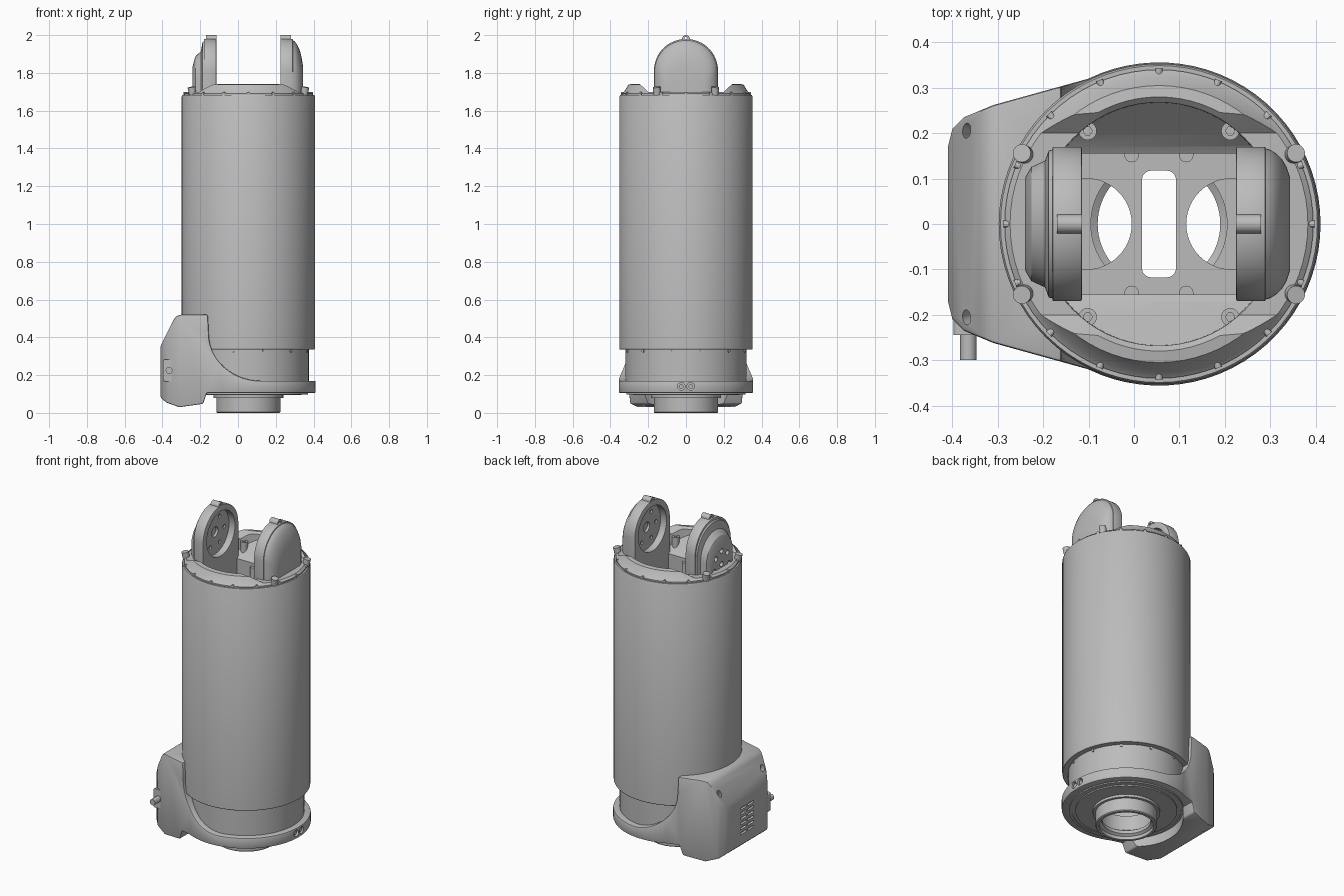
import bpy, bmesh
from math import sin, cos, pi, radians
from mathutils import Vector

if "Cube" in bpy.data.objects:
    bpy.data.objects.remove(bpy.data.objects["Cube"])

AX = 0.055  # x of the tube's axis
grey = bpy.data.materials.new("machined grey")
grey.use_nodes = True
COLOUR = (0.5, 0.5, 0.5, 1)
grey.diffuse_color = COLOUR
grey.node_tree.nodes["Principled BSDF"].inputs["Base Color"].default_value = COLOUR


def finish(name, bm):
    bmesh.ops.recalc_face_normals(bm, faces=bm.faces)
    mesh = bpy.data.meshes.new(name)
    bm.to_mesh(mesh)
    bm.free()
    mesh.materials.append(grey)
    obj = bpy.data.objects.new(name, mesh)
    bpy.context.collection.objects.link(obj)
    return obj


def loft(name, rings, closed=False):
    """Skin equal-length rings of points, capped unless closed."""
    bm = bmesh.new()
    rows = [[bm.verts.new(p) for p in ring] for ring in rings]
    n = len(rows[0])
    pairs = list(zip(rows, rows[1:])) + ([(rows[-1], rows[0])] if closed else [])
    for a, b in pairs:
        for i in range(n):
            bm.faces.new((a[i], a[(i + 1) % n], b[(i + 1) % n], b[i]))
    if not closed:
        bm.faces.new(rows[0])
        bm.faces.new(rows[-1])
    return finish(name, bm)


def revolve(name, profile, segs=72):
    rings = [[(AX + r * cos(2 * pi * k / segs), r * sin(2 * pi * k / segs), z)
              for k in range(segs)] for r, z in profile]
    return loft(name, rings, closed=True)


def prism(name, pts, axis, a, b):
    def place(p, t):
        return {"x": (t, p[0], p[1]), "y": (p[0], t, p[1]), "z": (p[0], p[1], t)}[axis]
    return loft(name, [[place(p, t) for p in pts] for t in (a, b)])


def rod(name, r, start, end, segs=24):
    start, end = Vector(start), Vector(end)
    q = (end - start).to_track_quat("Z", "Y")
    circle = [q @ Vector((r * cos(2 * pi * k / segs), r * sin(2 * pi * k / segs), 0))
              for k in range(segs)]
    return loft(name, [[start + c for c in circle], [end + c for c in circle]])


def round_rect(cx, cy, w, h, r, n=5):
    return [(cx + sx * (w / 2 - r) + r * cos(a0 + pi / 2 * k / n),
             cy + sy * (h / 2 - r) + r * sin(a0 + pi / 2 * k / n))
            for sx, sy, a0 in ((1, 1, 0), (-1, 1, pi / 2), (-1, -1, pi), (1, -1, 1.5 * pi))
            for k in range(n + 1)]


def apply(obj, mod):
    with bpy.context.temp_override(object=obj, active_object=obj, selected_objects=[obj]):
        bpy.ops.object.modifier_apply(modifier=mod.name)


def cut(obj, tool, operation="DIFFERENCE"):
    mod = obj.modifiers.new("cut", "BOOLEAN")
    mod.operation, mod.solver, mod.object = operation, "EXACT", tool
    apply(obj, mod)
    bpy.data.objects.remove(tool)


def bevel(obj, width, angle=30, segs=3):
    mod = obj.modifiers.new("bevel", "BEVEL")
    mod.width, mod.segments = width, segs
    mod.limit_method, mod.angle_limit = "ANGLE", radians(angle)
    apply(obj, mod)


# Main tube and the narrower sleeve below it
revolve("main_tube", [(0.31, 0.335), (0.35, 0.335), (0.353, 0.34), (0.353, 1.675),
                      (0.349, 1.682), (0.31, 1.682)])
sleeve = revolve("lower_sleeve", [(0.30, 0.12), (0.32, 0.12), (0.32, 0.36), (0.30, 0.36)])
for k in range(12):
    a = 2 * pi * (k + 0.5) / 12
    d = Vector((cos(a), sin(a), 0))
    p = Vector((AX, 0, 0.328))
    rod("sleeve_screw", 0.008, p + d * 0.31, p + d * 0.325, 12)

# Stepped base plate with hollow spigot
revolve("base_plate", [(0.15, 0.11), (0.15, 0.06), (0.135, 0.05), (0.135, 0.03), (0.15, 0.02),
                       (0.15, 0), (0.165, 0), (0.17, 0.005), (0.17, 0.08), (0.185, 0.08),
                       (0.185, 0.095), (0.28, 0.095), (0.28, 0.102), (0.30, 0.102),
                       (0.30, 0.098), (0.315, 0.098), (0.315, 0.15), (0.15, 0.15)])

# Gearbox housing blended into the base collar
R = 0.356
start = radians(116)
arc = [(AX + R * cos(start - 2 * start * k / 48), R * sin(start - 2 * start * k / 48))
       for k in range(49)]
plan = arc + [(-0.31, -0.262), (-0.375, -0.235), (-0.4, -0.21), (-0.41, -0.17),
              (-0.41, 0.17), (-0.4, 0.21), (-0.375, 0.235), (-0.31, 0.262)]
sweep = [(0.12 - 0.275 * sin(pi / 2 * k / 14), 0.42 - 0.25 * cos(pi / 2 * k / 14))
         for k in range(15)]
side = [(0.42, 0.105), (0.42, 0.17)] + sweep + [
    (-0.16, 0.52), (-0.3, 0.52), (-0.325, 0.513), (-0.34, 0.495), (-0.405, 0.365), (-0.42, 0.32),
    (-0.42, 0.09), (-0.38, 0.055), (-0.31, 0.03), (-0.185, 0.048), (-0.165, 0.105)]
housing = prism("gearbox_housing", plan, "z", 0, 0.6)
cut(housing, prism("tool", side, "y", -0.5, 0.5), "INTERSECT")
bevel(housing, 0.007, 40, 2)
cut(housing, rod("tool", 0.312, (AX, 0, -0.1), (AX, 0, 0.7), 72))
for col in (-0.034, 0.034):  # vent slits
    for row in range(6):
        cut(housing, prism("tool", round_rect(col, 0.15 + row * 0.03, 0.055, 0.014, 0.006, 3),
                           "x", -0.43, -0.395))
for s in (-1, 1):  # bolt pits on the shoulders and underside, clamp screws
    cut(housing, rod("tool", 0.016, (-0.39, s * 0.215, 0.48), (-0.345, s * 0.195, 0.39)))
    cut(housing, rod("tool", 0.014, (-0.385, s * 0.15, 0.03), (-0.37, s * 0.15, 0.09)))
    cut(housing, rod("tool", 0.02, (0.395, s * 0.025, 0.14), (0.45, s * 0.025, 0.14)))
    rod("clamp_screw", 0.012, (0.38, s * 0.025, 0.14), (0.403, s * 0.025, 0.14), 12)

# Cable outlet
prism("cable_plate", round_rect(-0.365, 0.225, 0.066, 0.115, 0.012), "y", -0.245, -0.21)
rod("cable_stub", 0.018, (-0.365, -0.3, 0.225), (-0.365, -0.2, 0.225))

# Top collar, lowered on both sides beside the ears
collar = revolve("top_collar", [(0.265, 1.6), (0.34, 1.6), (0.34, 1.69), (0.328, 1.7),
                                (0.305, 1.738), (0.28, 1.742), (0.268, 1.73)])
cut(collar, prism("tool", [(-0.2, 1.70), (0.2, 1.70), (0.265, 1.76), (-0.265, 1.76)],
                  "x", -0.5, 0.6))
for x in (-0.235, 0.345):
    for s in (-1, 1):
        rod("collar_bolt", 0.02, (x, s * 0.15, 1.66),
            (x + (0.012 if x > 0 else -0.012), s * 0.156, 1.725))
for k in range(16):
    a = 2 * pi * k / 16
    d = Vector((cos(a), sin(a), 0))
    p = Vector((AX, 0, 1.69))
    rod("collar_pin", 0.008, p + d * 0.32, p + d * 0.343, 12)

# Saddle blocks sloping into the well, front and back
saddle = rod("saddle", 0.268, (AX, 0, 1.42), (AX, 0, 1.735), 72)
cut(saddle, prism("tool", [(-0.155, 1.3), (0.155, 1.3), (0.155, 1.6), (0.17, 1.61), (0.27, 1.72),
                           (0.27, 1.8), (-0.27, 1.8), (-0.27, 1.72), (-0.17, 1.61),
                           (-0.155, 1.6)], "x", -0.5, 0.6))
for x in (AX - 0.157, AX + 0.157):
    for s in (-1, 1):
        boss = rod("saddle_boss", 0.02, (x, s * 0.205, 1.55), (x, s * 0.205, 1.69))
        cut(boss, rod("tool", 0.01, (x, s * 0.205, 1.68), (x, s * 0.205, 1.8), 6))
for x in (-0.005, 0.115):
    for s in (-1, 1):
        rod("well_rib", 0.016, (x, s * 0.152, 1.42), (x, s * 0.152, 1.58))

# Well floor with a slot and two round openings
floor = rod("well_floor", 0.312, (AX, 0, 1.4), (AX, 0, 1.44), 72)
cut(floor, prism("tool", round_rect(AX, 0, 0.075, 0.235, 0.02), "z", 1.3, 1.5))
for s in (-1, 1):
    cut(floor, rod("tool", 0.1, (AX + s * 0.16, 0, 1.3), (AX + s * 0.16, 0, 1.5), 48))

# Ears: arched plates with a round recess, a top knob and an outer cap
CZ, ER = 1.81, 0.17
arch = [(-ER, 1.42)] + [(-ER * cos(pi * k / 32), CZ + ER * sin(pi * k / 32))
                        for k in range(33)] + [(ER, 1.42)]


def ear(side_name, inner, outer, cap_steps):
    out = 1 if outer > inner else -1
    plate = prism(side_name + "_ear", arch, "x", inner, outer)
    bevel(plate, 0.004, 40, 2)
    cut(plate, rod("tool", 0.135, (inner - out * 0.05, 0, CZ), (inner + out * 0.04, 0, CZ), 48))
    cut(plate, rod("tool", 0.03, (inner, 0, CZ), (inner + out * 0.055, 0, CZ)))
    for k in range(6):
        y, z = 0.09 * cos(k * pi / 3), CZ + 0.09 * sin(k * pi / 3)
        cut(plate, rod("tool", 0.012, (inner, y, z), (inner + out * 0.05, y, z), 12))
    knob = rod(side_name + "_ear_knob", 0.021, (inner, 0, 1.979), (outer - out * 0.01, 0, 1.979))
    cut(knob, rod("tool", 0.009, (inner - out, 0, 1.981), (outer + out, 0, 1.981), 12))
    base = 1.62
    shape = [(y, max(z, base)) for y, z in arch]
    return loft(side_name + "_ear_cap", [
        [(outer + out * (d - 0.004), y * s, base + (z - base) * s) for y, z in shape]
        for d, s in cap_steps])


ear("left", 0.225, 0.29, [(0, 0.985), (0.015, 0.96), (0.028, 0.91), (0.04, 0.84),
                          (0.05, 0.74), (0.058, 0.6)])
cap = ear("right", -0.115, -0.18, [(0, 0.97), (0.012, 0.95), (0.02, 0.82), (0.05, 0.74),
                                   (0.064, 0.6)])
for y, z in ((0, 1.8), (0.055, 1.77), (-0.055, 1.77), (0, 1.72), (0.07, 1.7), (-0.07, 1.7)):
    cut(cap, rod("tool", 0.015, (-0.21, y, z), (-0.3, y, z), 16))

# Smooth shading with sharp creases
for obj in bpy.context.scene.objects:
    obj.select_set(obj.type == "MESH" and obj.data.materials[:1] == [grey])
bpy.context.view_layer.objects.active = housing
bpy.ops.object.shade_smooth_by_angle(angle=radians(30))
